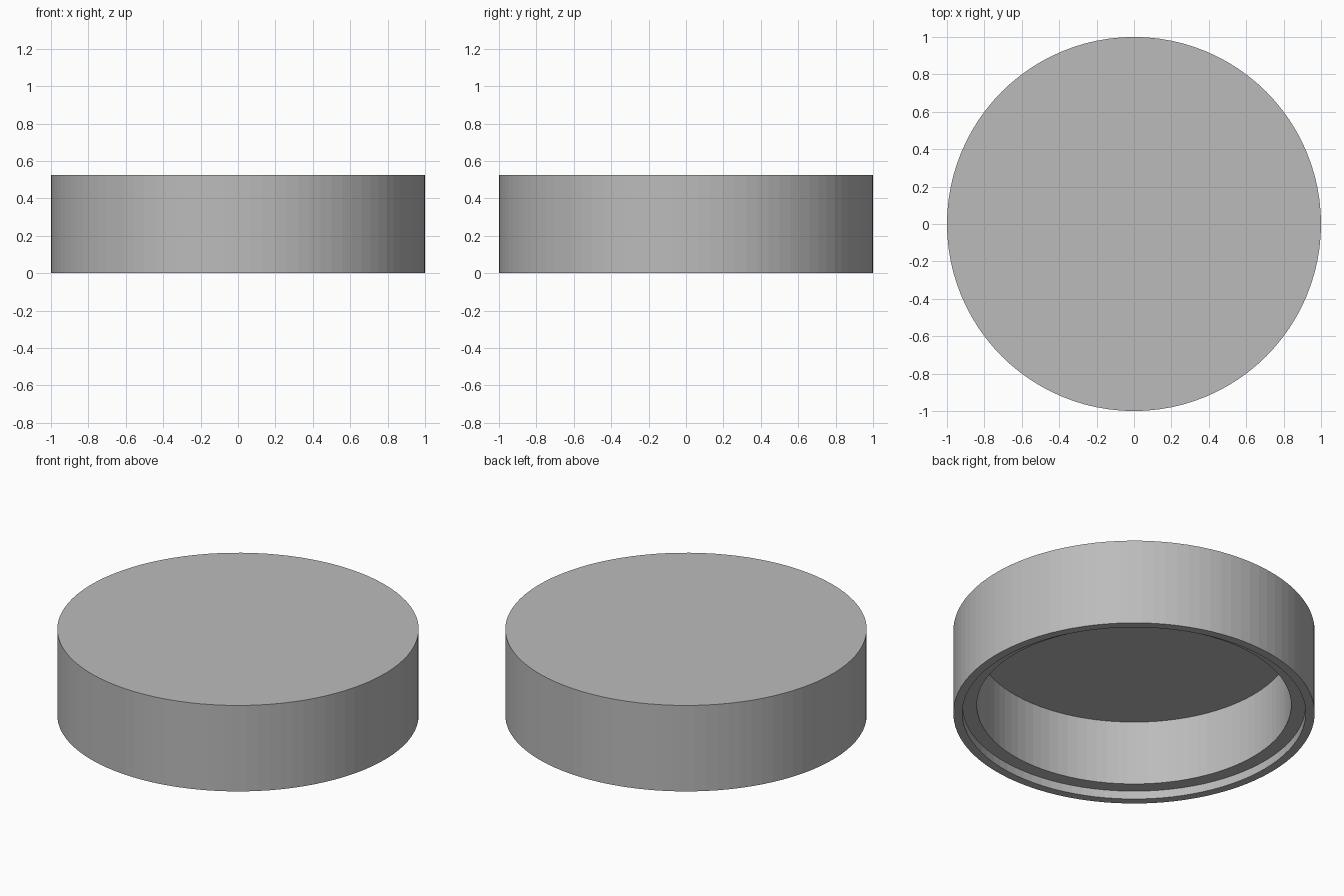
import bpy
import bmesh
from math import tau
from mathutils import Vector

cube = bpy.data.objects.get("Cube")
if cube:
    bpy.data.objects.remove(cube)

SEGMENTS = 96
HEIGHT = 0.525

grey = bpy.data.materials.new("plain grey")
grey.use_nodes = True
colour = (0.5, 0.5, 0.5, 1)
grey.diffuse_color = colour
grey.node_tree.nodes["Principled BSDF"].inputs["Base Color"].default_value = colour


def lathe(name, profile, material):
    """Spin an (r, z) profile that starts and ends on the axis."""
    bm = bmesh.new()
    verts = [bm.verts.new((r, 0, z)) for r, z in profile]
    edges = [bm.edges.new(pair) for pair in zip(verts, verts[1:])]
    bmesh.ops.spin(bm, geom=verts + edges, axis=Vector((0, 0, 1)),
                   cent=Vector(), angle=tau, steps=SEGMENTS)
    bmesh.ops.remove_doubles(bm, verts=bm.verts, dist=0.0001)
    bmesh.ops.recalc_face_normals(bm, faces=bm.faces)
    mesh = bpy.data.meshes.new(name)
    bm.to_mesh(mesh)
    bm.free()
    mesh.materials.append(material)
    obj = bpy.data.objects.new(name, mesh)
    bpy.context.collection.objects.link(obj)
    return obj


# Round cap: flat top, outer wall, thin lip, seating ledge, hollow interior
lathe("round_cap", [
    (0, HEIGHT), (1, HEIGHT),
    (1, 0), (0.95, 0),
    (0.95, 0.05), (0.87, 0.05),
    (0.87, 0.445), (0, 0.445),
], grey)
